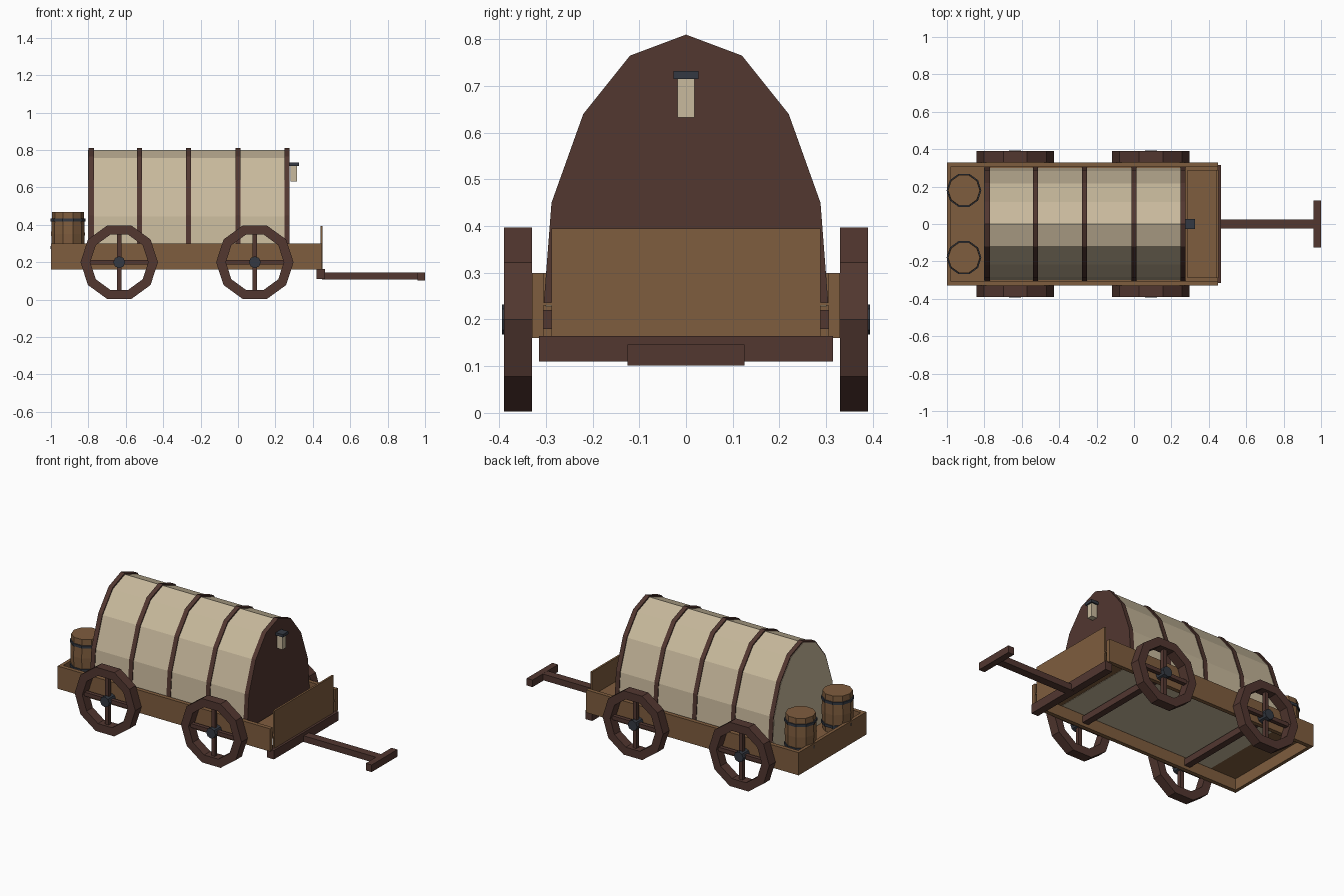
import bpy, bmesh, math
from mathutils import Matrix

if "Cube" in bpy.data.objects:
    bpy.data.objects.remove(bpy.data.objects["Cube"])


def material(name, rgb):
    lin = [((c / 255 + 0.055) / 1.055) ** 2.4 for c in rgb] + [1]
    m = bpy.data.materials.new(name)
    m.use_nodes = True
    m.diffuse_color = lin
    m.node_tree.nodes["Principled BSDF"].inputs["Base Color"].default_value = lin
    return m


WOOD = material("tan wood", (127, 93, 62))
DARK = material("dark wood", (82, 55, 48))
CANVAS = material("canvas", (201, 186, 157))
IRON = material("iron", (52, 57, 66))


def finish(name, bm, mat):
    bmesh.ops.recalc_face_normals(bm, faces=bm.faces)
    me = bpy.data.meshes.new(name)
    bm.to_mesh(me)
    bm.free()
    me.materials.append(mat)
    ob = bpy.data.objects.new(name, me)
    bpy.context.collection.objects.link(ob)
    return ob


def box(name, x, y, z, mat):
    """Box from (min, max) pairs."""
    bm = bmesh.new()
    bmesh.ops.create_cube(bm, size=1)
    for v in bm.verts:
        for i, (a, b) in enumerate((x, y, z)):
            v.co[i] = (a + b) / 2 + v.co[i] * (b - a)
    return finish(name, bm, mat)


def arch(name, x0, x1, inset, mat):
    """Solid slab with the hooped cover profile."""
    half = [(0.305, 0.23), (0.288, 0.45), (0.22, 0.64), (0.12, 0.765)]
    pts = half + [(0, 0.81)] + [(-y, z) for y, z in reversed(half)]
    bm = bmesh.new()
    k = 1 - inset
    face = bm.faces.new([bm.verts.new((x0, y * k, 0.23 + (z - 0.23) * k)) for y, z in pts])
    ext = bmesh.ops.extrude_face_region(bm, geom=[face])
    for v in ext["geom"]:
        if isinstance(v, bmesh.types.BMVert):
            v.co.x = x1
    if not face.is_valid or len(bm.faces) < len(pts) + 2:
        bmesh.ops.holes_fill(bm, edges=bm.edges)
    return finish(name, bm, mat)


def lathe(name, profile, sides, matrix, mat):
    """Closed (radius, height) loop turned around the local z axis."""
    bm = bmesh.new()
    rings = []
    for i in range(sides):
        a = 2 * math.pi * i / sides
        rings.append([bm.verts.new((r * math.cos(a), r * math.sin(a), h)) for r, h in profile])
    n = len(profile)
    for i in range(sides):
        p, q = rings[i], rings[(i + 1) % sides]
        for j in range(n):
            bm.faces.new((p[j], q[j], q[(j + 1) % n], p[(j + 1) % n]))
    bmesh.ops.remove_doubles(bm, verts=bm.verts, dist=1e-5)
    bm.transform(matrix)
    return finish(name, bm, mat)


def drum(name, radius, low, high, sides, matrix, mat, bulge=0):
    mid = (low + high) / 2
    prof = [(0, low), (radius, low), (radius + bulge, mid), (radius, high), (0, high)]
    if not bulge:
        prof.pop(2)
    return lathe(name, prof, sides, matrix, mat)


# Wagon bed
box("floor", (-0.99, 0.45), (-0.31, 0.31), (0.23, 0.236), WOOD)
for side, s in (("left", 1), ("right", -1)):
    box(side + "_side_board", (-1, 0.45), sorted((s * 0.305, s * 0.33)), (0.16, 0.30), WOOD)
box("tailgate", (-1, -0.98), (-0.306, 0.306), (0.16, 0.30), WOOD)
box("footboard", (0.44, 0.452), (-0.288, 0.288), (0.16, 0.395), WOOD)
box("driver_bench", (0.285, 0.44), (-0.288, 0.288), (0.234, 0.25), WOOD)

# Cover: canvas body, hoops and closed front
arch("canvas_cover", -0.801, 0.26, 0.012, CANVAS).location.z = -0.002
for i, x in enumerate((-0.785, -0.527, -0.265, 0)):
    arch(f"hoop_{i + 1}", x - 0.014, x + 0.014, 0, DARK)
arch("front_panel", 0.248, 0.276, 0, DARK)

# Lantern on the front panel
box("lantern_glass", (0.28, 0.316), (-0.018, 0.018), (0.633, 0.716), CANVAS)
box("lantern_cap", (0.27, 0.325), (-0.027, 0.027), (0.715, 0.732), IRON)

# Draw gear
box("front_beam", (0.42, 0.466), (-0.315, 0.315), (0.11, 0.165), DARK)
box("tongue", (0.45, 0.97), (-0.025, 0.025), (0.107, 0.145), DARK)
box("tongue_crossbar", (0.96, 1.0), (-0.125, 0.125), (0.102, 0.146), DARK)

# Axles and wheels
turn = Matrix.Rotation(math.pi / 2, 4, "X")
for end, x in (("rear", -0.635), ("front", 0.09)):
    box(end + "_axle", (x - 0.02, x + 0.02), (-0.36, 0.36), (0.18, 0.22), DARK)
    for side, s in (("left", 1), ("right", -1)):
        name = f"{end}_{side}_wheel"
        place = Matrix.Translation((x, s * 0.36, 0.2)) @ turn
        rim = [(0.207, -0.03), (0.207, 0.03), (0.155, 0.03), (0.155, -0.03)]
        lathe(name + "_rim", rim, 10, place, DARK)
        ys = (s * 0.36 - 0.012, s * 0.36 + 0.012)
        box(name + "_spoke_flat", (x - 0.16, x + 0.16), ys, (0.188, 0.212), DARK)
        box(name + "_spoke_upright", (x - 0.012, x + 0.012), ys, (0.04, 0.36), DARK)
        drum(name + "_hub", 0.032, -0.034, 0.034, 8, place, IRON)

# Barrels at the back
for side, s in (("left", 1), ("right", -1)):
    place = Matrix.Translation((-0.909, s * 0.18, 0))
    drum(side + "_barrel", 0.085, 0.236, 0.468, 10, place, WOOD, 0.005)
    for part, z in (("lower", 0.278), ("upper", 0.425)):
        drum(f"{side}_barrel_{part}_band", 0.093, z - 0.008, z + 0.008, 10, place, IRON)
